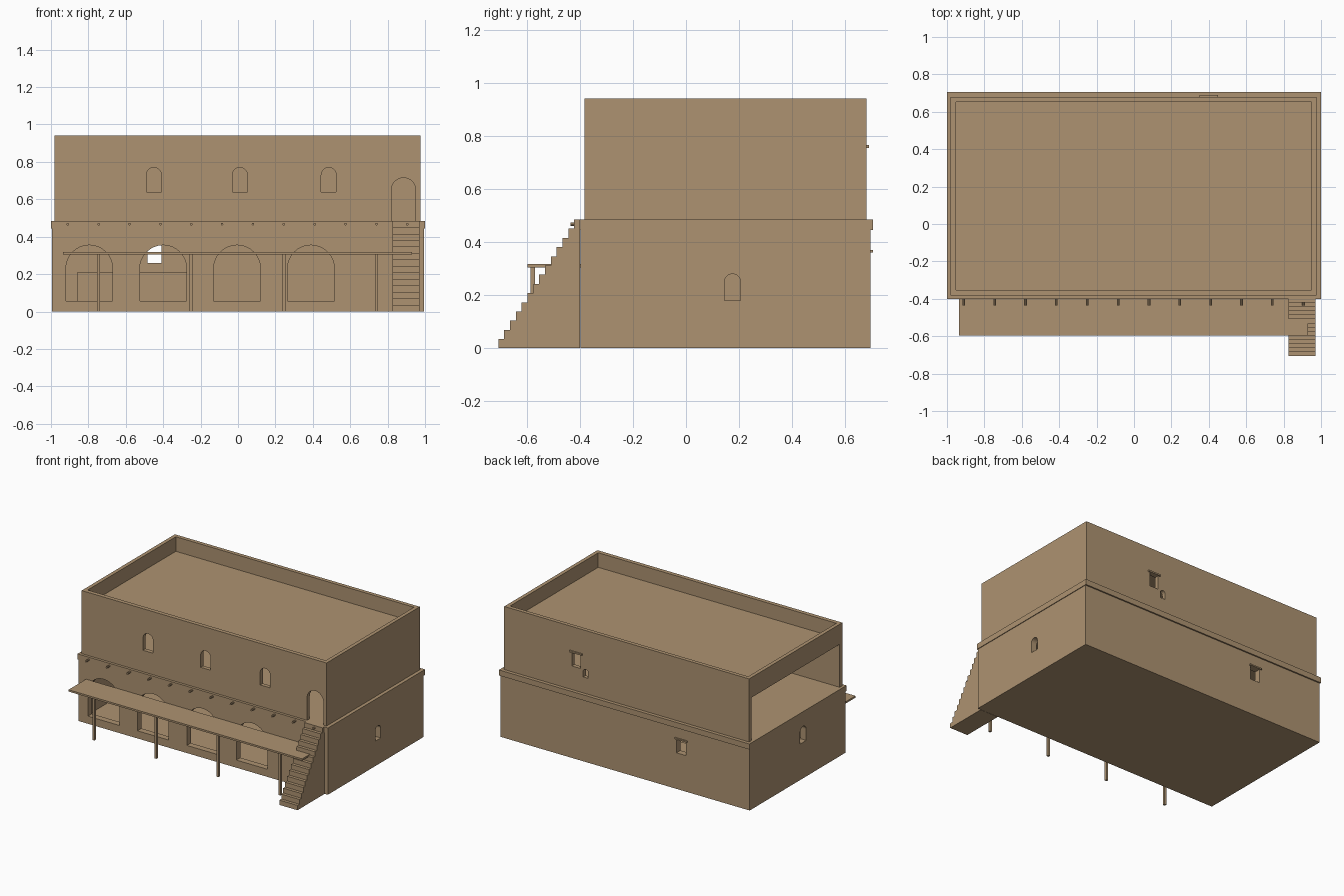
import bpy, bmesh, math

if "Cube" in bpy.data.objects:
    bpy.data.objects.remove(bpy.data.objects["Cube"], do_unlink=True)

clay = bpy.data.materials.new("sandy clay")
clay.use_nodes = True
tone = (0.42, 0.29, 0.165, 1)
clay.diffuse_color = tone
clay.node_tree.nodes["Principled BSDF"].inputs["Base Color"].default_value = tone


def make(name, bm):
    bmesh.ops.recalc_face_normals(bm, faces=bm.faces)
    mesh = bpy.data.meshes.new(name)
    bm.to_mesh(mesh)
    bm.free()
    mesh.materials.append(clay)
    ob = bpy.data.objects.new(name, mesh)
    bpy.context.collection.objects.link(ob)
    return ob


def box(name, x, y, z):
    bm = bmesh.new()
    bmesh.ops.create_cube(bm, size=1)
    for v in bm.verts:
        v.co = [lo + (c + 0.5) * (hi - lo) for c, (lo, hi) in zip(v.co, (x, y, z))]
    return make(name, bm)


def prism(name, profile, place, depth):
    """Extrude a 2D profile; place(u, z, d) maps it into space."""
    bm = bmesh.new()
    near, far = ([bm.verts.new(place(u, z, d)) for u, z in profile] for d in depth)
    bm.faces.new(near)
    bm.faces.new(far)
    n = len(profile)
    for i in range(n):
        j = (i + 1) % n
        bm.faces.new((near[i], near[j], far[j], far[i]))
    return make(name, bm)


def across_y(u, z, d):
    return (u, d, z)


def across_x(u, z, d):
    return (d, u, z)


def arch(mid, width, bottom, top, place, depth):
    r = width / 2
    curve = [(mid + r * math.cos(math.pi * i / 16), top - r + r * math.sin(math.pi * i / 16))
             for i in range(17)]
    return prism("arch_cutter", [(mid + r, bottom)] + curve + [(mid - r, bottom)], place, depth)


def cut(target, cutter):
    mod = target.modifiers.new("opening", "BOOLEAN")
    mod.operation = "DIFFERENCE"
    mod.solver = "EXACT"
    mod.object = cutter
    bpy.context.view_layer.objects.active = target
    bpy.ops.object.modifier_apply(modifier=mod.name)
    bpy.data.objects.remove(cutter, do_unlink=True)


FRONT, BACK = (-0.5, -0.25), (0.6, 0.8)

# Ground storey: hollow shell with arcade, side windows and a back window
lower = box("lower_walls", (-0.995, 0.995), (-0.397, 0.695), (0, 0.445))
cut(lower, box("room_cutter", (-0.95, 0.95), (-0.352, 0.65), (0.04, 0.5)))
for x in (-0.795, -0.4, -0.005, 0.39):
    cut(lower, arch(x, 0.25, 0.055, 0.355, across_y, FRONT))
cut(lower, arch(0.175, 0.06, 0.18, 0.28, across_x, (0.9, 1.1)))
cut(lower, arch(0.085, 0.07, 0.26, 0.375, across_x, (-1.1, -0.9)))
cut(lower, box("window_cutter", (-0.485, -0.41), BACK, (0.26, 0.36)))

# Low bench inside the arcade
box("inner_bench", (-0.86, -0.25), (0.45, 0.6), (0.04, 0.21))

# Projecting floor band between the storeys
box("floor_band", (-1, 1), (-0.402, 0.705), (0.445, 0.485))

# Upper storey: open on the right end, with windows and a stair door
upper = box("upper_walls", (-0.98, 0.975), (-0.383, 0.68), (0.485, 0.795))
cut(upper, box("room_cutter", (-1.1, 0.957), (-0.353, 0.65), (0.4, 0.9)))
for x in (-0.45, 0.01, 0.485):
    cut(upper, arch(x, 0.08, 0.64, 0.77, across_y, FRONT))
cut(upper, arch(0.885, 0.13, 0.47, 0.715, across_y, FRONT))
cut(upper, box("window_cutter", (0.365, 0.435), BACK, (0.655, 0.758)))
cut(upper, arch(0.325, 0.04, 0.6, 0.66, across_y, BACK))

# Flat roof and parapet
box("roof_slab", (-0.98, 0.975), (-0.383, 0.68), (0.795, 0.835))
parapet = box("parapet", (-0.98, 0.975), (-0.383, 0.68), (0.835, 0.94))
cut(parapet, box("roof_cutter", (-0.953, 0.948), (-0.353, 0.652), (0.8, 1)))

# Lintels above the back windows
box("lower_lintel", (-0.5, -0.4), (0.65, 0.704), (0.36, 0.37))
box("upper_lintel", (0.35, 0.45), (0.65, 0.69), (0.755, 0.766))

# Outside stair
steps, foot, run, rise = 14, -0.707, 0.022, 0.485 / 14
outline = [(foot, 0)]
for i in range(steps):
    outline += [(foot + i * run, (i + 1) * rise), (foot + (i + 1) * run, (i + 1) * rise)]
outline.append((foot + steps * run, 0))
prism("stair", outline, across_x, (0.825, 0.97))

# Canopy on slender posts
box("canopy", (-0.935, 0.93), (-0.597, -0.397), (0.305, 0.318))
for i in range(4):
    x = -0.745 + i * 0.495
    box("canopy_post", (x - 0.008, x + 0.008), (-0.585, -0.569), (0, 0.305))

# Row of round beam ends
for i in range(12):
    x = -0.91 + i * 0.165
    ring = [(x + 0.007 * math.cos(math.pi * k / 4), 0.467 + 0.007 * math.sin(math.pi * k / 4))
            for k in range(8)]
    prism("beam_end", ring, across_y, (-0.435, -0.39))
